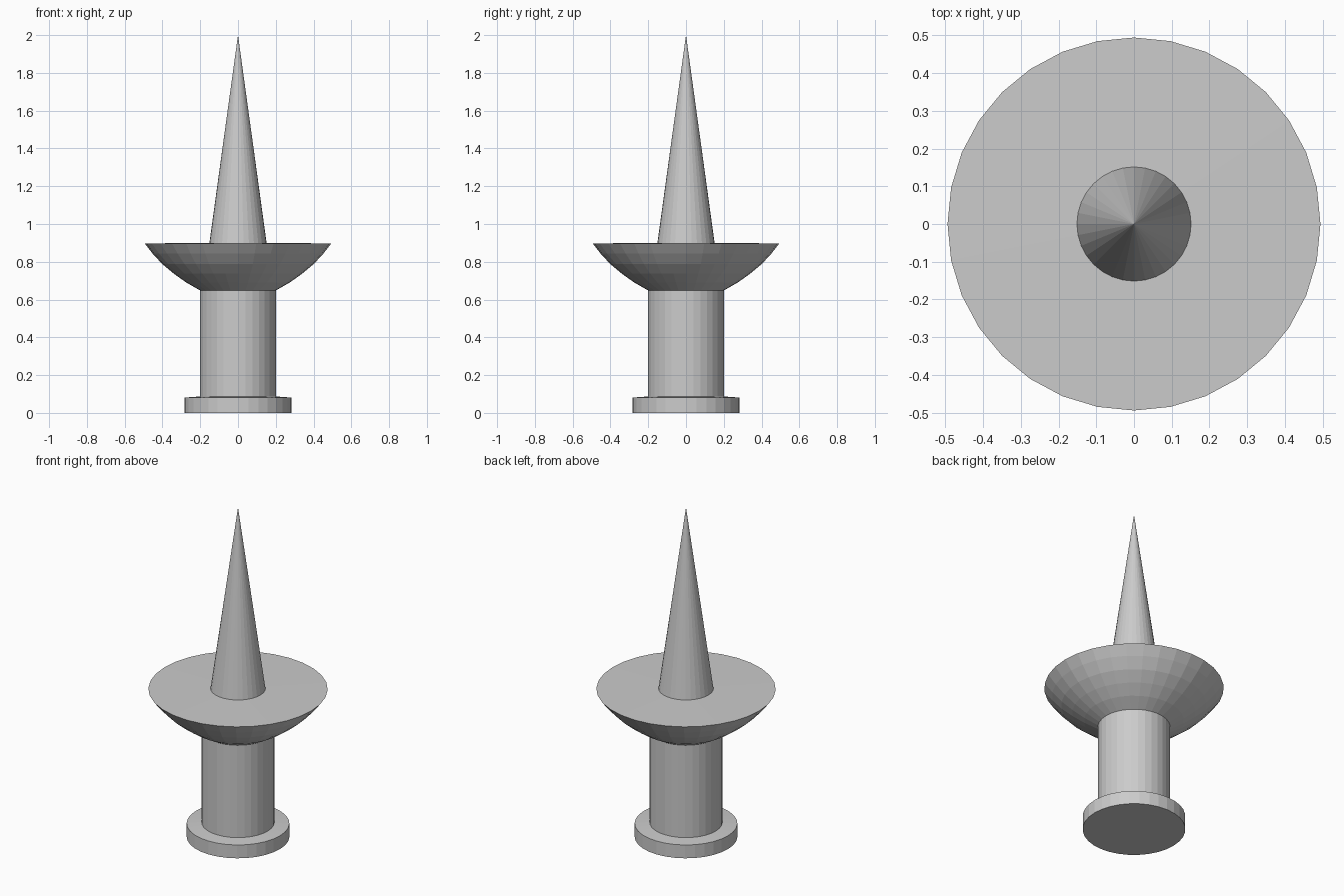
import bpy, bmesh, math

if "Cube" in bpy.data.objects:
    bpy.data.objects.remove(bpy.data.objects["Cube"])

SIDES = 32


def lathe(name, profile):
    """Revolve (radius, height) points about z; radius 0 closes the end."""
    bm = bmesh.new()
    rings = []
    for r, z in profile:
        if r == 0:
            rings.append([bm.verts.new((0, 0, z))])
        else:
            rings.append([bm.verts.new((r * math.cos(2 * math.pi * i / SIDES),
                                        r * math.sin(2 * math.pi * i / SIDES), z))
                          for i in range(SIDES)])
    for a, b in zip(rings, rings[1:]):
        for i in range(SIDES):
            j = (i + 1) % SIDES
            corners = [a[i % len(a)], a[j % len(a)], b[j % len(b)], b[i % len(b)]]
            bm.faces.new(list(dict.fromkeys(corners)))
    bmesh.ops.recalc_face_normals(bm, faces=bm.faces)
    mesh = bpy.data.meshes.new(name)
    bm.to_mesh(mesh)
    bm.free()
    obj = bpy.data.objects.new(name, mesh)
    bpy.context.collection.objects.link(obj)
    return obj


# Round foot and shaft
lathe("base_disc", [(0, 0), (0.283, 0), (0.283, 0.081), (0.2, 0.087), (0, 0.087)])
lathe("shaft", [(0, 0.08), (0.2, 0.08), (0.2, 0.65), (0, 0.65)])

# Flaring bowl with a nearly flat top
lathe("bowl_collar", [(0, 0.648), (0.2, 0.648), (0.275, 0.691), (0.34, 0.737),
                      (0.4, 0.787), (0.452, 0.843), (0.494, 0.897), (0, 0.902)])

# Tapered spike
lathe("spike", [(0, 0.895), (0.152, 0.895), (0, 2.0)])
